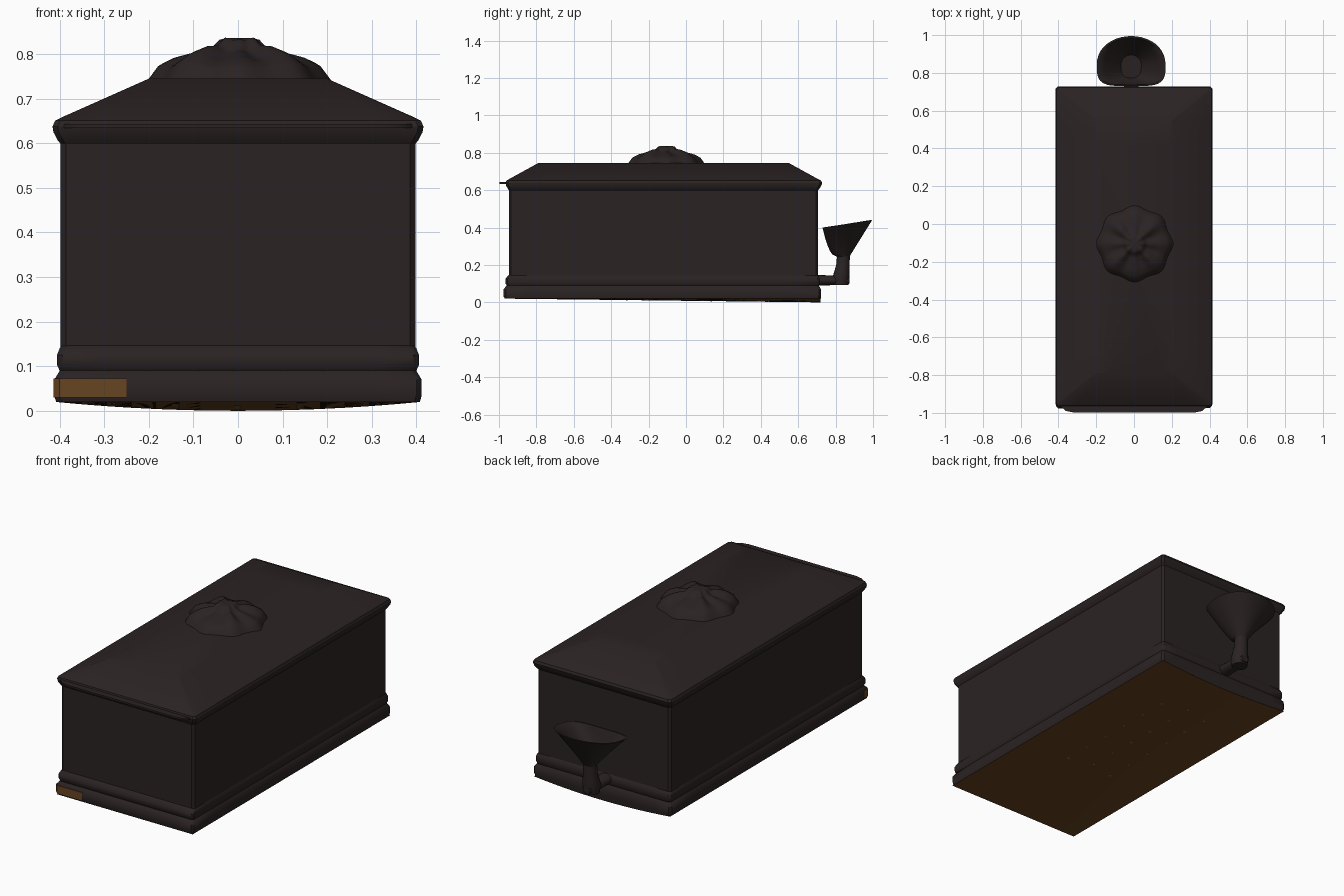
import bpy, bmesh, math

if "Cube" in bpy.data.objects:
    bpy.data.objects.remove(bpy.data.objects["Cube"])


def material(name, rgb):
    m = bpy.data.materials.new(name)
    m.diffuse_color = (*rgb, 1)
    m.use_nodes = True
    m.node_tree.nodes["Principled BSDF"].inputs["Base Color"].default_value = m.diffuse_color
    return m


BROWN = material("dark brown", (0.024, 0.0165, 0.0165))
GOLD = material("old gold", (0.135, 0.058, 0.015))
PALE = material("worn gold", (0.25, 0.14, 0.06))


def finish(name, bm, mat, angle=40):
    bmesh.ops.recalc_face_normals(bm, faces=bm.faces)
    me = bpy.data.meshes.new(name)
    bm.to_mesh(me)
    bm.free()
    ob = bpy.data.objects.new(name, me)
    bpy.context.collection.objects.link(ob)
    me.materials.append(mat)
    bpy.context.view_layer.objects.active = ob
    ob.select_set(True)
    bpy.ops.object.shade_smooth_by_angle(angle=math.radians(angle))
    ob.select_set(False)
    return ob


def loft(bm, rings, cap_start=True, cap_end=True):
    rows = [[bm.verts.new(p) for p in r] for r in rings]
    n = len(rows[0])
    for a, b in zip(rows, rows[1:]):
        for i in range(n):
            bm.faces.new((a[i], a[(i + 1) % n], b[(i + 1) % n], b[i]))
    if cap_start:
        bm.faces.new(rows[0][::-1])
    if cap_end:
        bm.faces.new(rows[-1])


def sag(x, y):
    """Height of the gently warped underside."""
    t = min(1, max(0, (y + 0.97) / 1.69))
    return 0.02 * (1 - t * (1 - min(1, (x / 0.41) ** 2)))


def rect_ring(hx, y0, y1, z, c=0.012, n=10):
    """Rectangle with clipped corners and subdivided sides."""
    corners = [((-hx + c, y0), (hx - c, y0)), ((hx, y0 + c), (hx, y1 - c)),
               ((hx - c, y1), (-hx + c, y1)), ((-hx, y1 - c), (-hx, y0 + c))]
    pts = []
    for (ax, ay), (bx, by) in corners:
        for i in range(n + 1):
            t = i / n
            x, y = ax + (bx - ax) * t, ay + (by - ay) * t
            pts.append((x, y, sag(x, y) if z is None else z))
    return pts


# Plinth with stepped moulding
bm = bmesh.new()
loft(bm, [rect_ring(*r) for r in [
    (0.408, -0.970, 0.718, None), (0.412, -0.975, 0.722, 0.035),
    (0.412, -0.975, 0.722, 0.070), (0.404, -0.965, 0.714, 0.083),
    (0.400, -0.958, 0.710, 0.090), (0.406, -0.966, 0.716, 0.103),
    (0.406, -0.966, 0.716, 0.125), (0.400, -0.954, 0.710, 0.140),
    (0.395, -0.945, 0.704, 0.148)]], cap_start=False)
finish("plinth", bm, BROWN)

# Box walls
bm = bmesh.new()
loft(bm, [rect_ring(0.398, -0.947, 0.706, z) for z in (0.13, 0.62)])
finish("box_walls", bm, BROWN)

# Hipped lid with rolled eave
bm = bmesh.new()
loft(bm, [rect_ring(*r) for r in [
    (0.397, -0.946, 0.705, 0.598), (0.404, -0.952, 0.712, 0.606),
    (0.414, -0.962, 0.724, 0.625), (0.416, -0.965, 0.728, 0.638),
    (0.410, -0.960, 0.722, 0.651), (0.396, -0.948, 0.708, 0.658),
    (0.200, -0.790, 0.550, 0.745, 0.004)]])
finish("lid", bm, BROWN, 30)

# Thin lip along the front of the lid
bm = bmesh.new()
lip = [(-0.40, -0.94), (-0.39, -0.965), (-0.36, -0.99), (-0.32, -0.998),
       (0.32, -0.998), (0.36, -0.99), (0.39, -0.965), (0.40, -0.94)]
loft(bm, [[(x, y, z) for x, y in lip] for z in (0.634, 0.643)])
finish("front_lip", bm, BROWN)

# Warped underside panel
bm = bmesh.new()
N = 14
grid = [[bm.verts.new((x, y, sag(x, y)))
         for x in [-0.408 + 0.816 * i / N for i in range(N + 1)]]
        for y in [-0.970 + 1.688 * j / N for j in range(N + 1)]]
for j in range(N):
    for i in range(N):
        bm.faces.new((grid[j][i], grid[j + 1][i], grid[j + 1][i + 1], grid[j][i + 1]))
ob = finish("underside", bm, GOLD)
if ob.data.polygons[0].normal.z > 0:
    ob.data.flip_normals()

# Small vent spots on the underside
bm = bmesh.new()
for row in range(3):
    for k in range(6):
        cx, cy = -0.14 + 0.14 * row, -0.36 + 0.15 * k + 0.04 * (row % 2)
        ring = [(cx + 0.008 * math.cos(a), cy + 0.008 * math.sin(a))
                for a in [i * math.pi / 4 for i in range(8)]]
        loft(bm, [[(x, y, sag(x, y) + d) for x, y in ring] for d in (-0.001, 0.002)])
finish("vent_spots", bm, PALE)

# Gold patch wrapping the front left corner of the plinth
bm = bmesh.new()
patch = [(-0.25, -0.977), (-0.40, -0.977), (-0.414, -0.963), (-0.414, -0.93),
         (-0.409, -0.93), (-0.409, -0.96), (-0.398, -0.971), (-0.25, -0.971)]
loft(bm, [[(x, y, z) for x, y in patch] for z in (0.030, 0.072)])
finish("corner_patch", bm, GOLD)

# Carved rosette with scalloped lobes
bm = bmesh.new()
SEG, RINGS = 64, 18
profile = [(0, 0.092), (0.22, 0.088), (0.32, 0.066), (0.50, 0.058),
           (0.72, 0.046), (0.88, 0.030), (1, -0.004)]


def dome(t):
    for (a, ha), (b, hb) in zip(profile, profile[1:]):
        if t <= b:
            return ha + (hb - ha) * (t - a) / (b - a)


rings = []
for k in range(RINGS, 0, -1):
    t = k / RINGS
    ring = []
    for i in range(SEG):
        a = 2 * math.pi * i / SEG
        r = 0.198 * t * (1 + 0.04 * t * math.cos(8 * a))
        wave = math.sin(math.pi * t) * (0.008 * math.cos(8 * a) - 0.007 * math.cos(4 * a))
        ring.append((0.003 + r * math.cos(a), -0.105 + r * math.sin(a),
                     0.745 + dome(t) + wave * min(1, 2 * t)))
    rings.append(ring)
loft(bm, rings)
finish("rosette", bm, BROWN, 60)

# Scoop-shaped funnel at the back
CX = -0.015


def cup_ring(s, grow=1.0, lift=0.0):
    """Cross-section of the cup: s = 0 at the neck, 1 at the rim."""
    ring = []
    for i in range(40):
        a = 2 * math.pi * i / 40
        c, n = math.cos(a), math.sin(a)
        if n >= 0:
            rx, ry = c * 0.182, 0.84 + 0.155 * n ** 0.9
        else:
            rx = math.copysign(abs(c) ** 0.45, c) * 0.182
            ry = 0.84 - 0.11 * abs(n) ** 0.6
        q = s ** 0.45 if n < 0 else s
        x = 0.034 * c + (rx - 0.034 * c) * s ** 1.15
        ny = 0.84 + 0.034 * n
        y = ny + (ry - ny) * q
        top = 0.40 + 0.04 * (ry - 0.73) / 0.265
        ring.append((CX + x * grow, 0.845 + (y - 0.845) * grow,
                     0.245 + (top - 0.245) * s + lift))
    return ring


bm = bmesh.new()
outer = [cup_ring(s) for s in (0, 0.08, 0.2, 0.4, 0.6, 0.8, 1)]
inner = [cup_ring(s, 0.94, 0.006 * (1 - s)) for s in (1, 0.8, 0.6, 0.4, 0.2)]
loft(bm, outer + inner)
finish("funnel_cup", bm, BROWN, 50)

# Stem and foot joining the funnel to the plinth
bm = bmesh.new()
loft(bm, [[(CX + r * math.cos(a), cy + r * math.sin(a), z)
           for a in [i * math.pi / 10 for i in range(20)]]
          for cy, r, z in [(0.828, 0.040, 0.092), (0.828, 0.046, 0.13), (0.833, 0.042, 0.16),
                           (0.839, 0.036, 0.20), (0.842, 0.034, 0.255)]])
finish("funnel_stem", bm, BROWN, 50)
bm = bmesh.new()
loft(bm, [[(CX + w * math.cos(a), y, 0.118 + h * math.sin(a))
           for a in [i * math.pi / 8 for i in range(16)]]
          for y, w, h in [(0.70, 0.040, 0.028), (0.79, 0.036, 0.026),
                          (0.85, 0.036, 0.026), (0.873, 0.022, 0.018)]])
finish("funnel_foot", bm, BROWN, 50)
